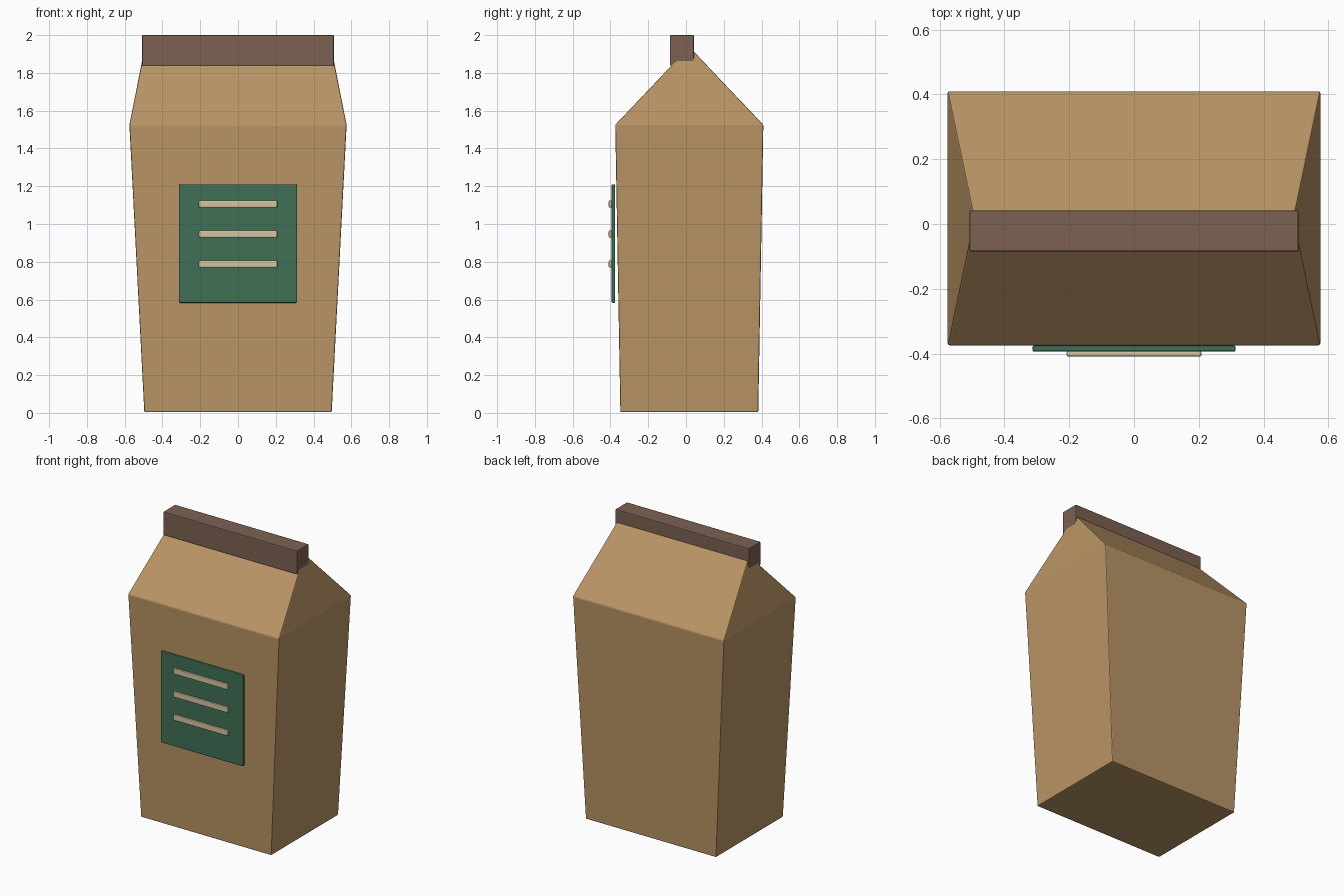
import bpy
import bmesh

cube = bpy.data.objects.get("Cube")
if cube:
    bpy.data.objects.remove(cube, do_unlink=True)


def make_material(name, rgb):
    mat = bpy.data.materials.new(name)
    mat.use_nodes = True
    mat.diffuse_color = (*rgb, 1)
    mat.node_tree.nodes["Principled BSDF"].inputs["Base Color"].default_value = (*rgb, 1)
    return mat


kraft = make_material("kraft paper", (0.49, 0.30, 0.13))
brown = make_material("brown fold", (0.20, 0.12, 0.085))
green = make_material("green label", (0.052, 0.16, 0.095))
cream = make_material("cream print", (0.66, 0.55, 0.35))


def finish(name, bm, mat, bevel):
    """Turn a bmesh into an object with slightly softened edges."""
    bmesh.ops.recalc_face_normals(bm, faces=bm.faces)
    mesh = bpy.data.meshes.new(name)
    bm.to_mesh(mesh)
    bm.free()
    mesh.materials.append(mat)
    obj = bpy.data.objects.new(name, mesh)
    bpy.context.collection.objects.link(obj)
    mod = obj.modifiers.new("soft edges", 'BEVEL')
    mod.width = bevel
    mod.segments = 2
    return obj


def box(name, low, high, mat, bevel):
    bm = bmesh.new()
    bmesh.ops.create_cube(bm, size=1)
    for v in bm.verts:
        v.co = [(a + b) / 2 + c * (b - a) for a, b, c in zip(low, high, v.co)]
    return finish(name, bm, mat, bevel)


# Bag: flared body closed by a gabled top
MID_Y = 0.0175


def ring(bm, half_x, half_y, z):
    corners = [(-1, -1), (1, -1), (1, 1), (-1, 1)]
    return [bm.verts.new((sx * half_x, MID_Y + sy * half_y, z)) for sx, sy in corners]


bm = bmesh.new()
base = ring(bm, 0.496, 0.365, 0.004)
shoulder = ring(bm, 0.575, 0.392, 1.525)
ridge_r, ridge_l = [bm.verts.new((x, MID_Y, 1.938)) for x in (-0.493, 0.493)]
bm.faces.new(base)
for i in range(4):
    j = (i + 1) % 4
    bm.faces.new((base[i], base[j], shoulder[j], shoulder[i]))
fr, fl, bl, br = shoulder
bm.faces.new((fr, fl, ridge_l, ridge_r))
bm.faces.new((bl, br, ridge_r, ridge_l))
bm.faces.new((fl, bl, ridge_l))
bm.faces.new((br, fr, ridge_r))
finish("paper_bag", bm, kraft, 0.006)

# Rolled strip along the ridge
box("top_fold", (-0.508, -0.085, 1.838), (0.508, 0.042, 2.0), brown, 0.005)

# Label plate with printed bars
box("front_label", (-0.313, -0.394, 0.583), (0.313, -0.375, 1.21), green, 0.005)
for i, z in enumerate((0.788, 0.947, 1.106)):
    box(f"label_bar_{i + 1}", (-0.208, -0.409, z - 0.019), (0.208, -0.392, z + 0.019),
        cream, 0.005)
